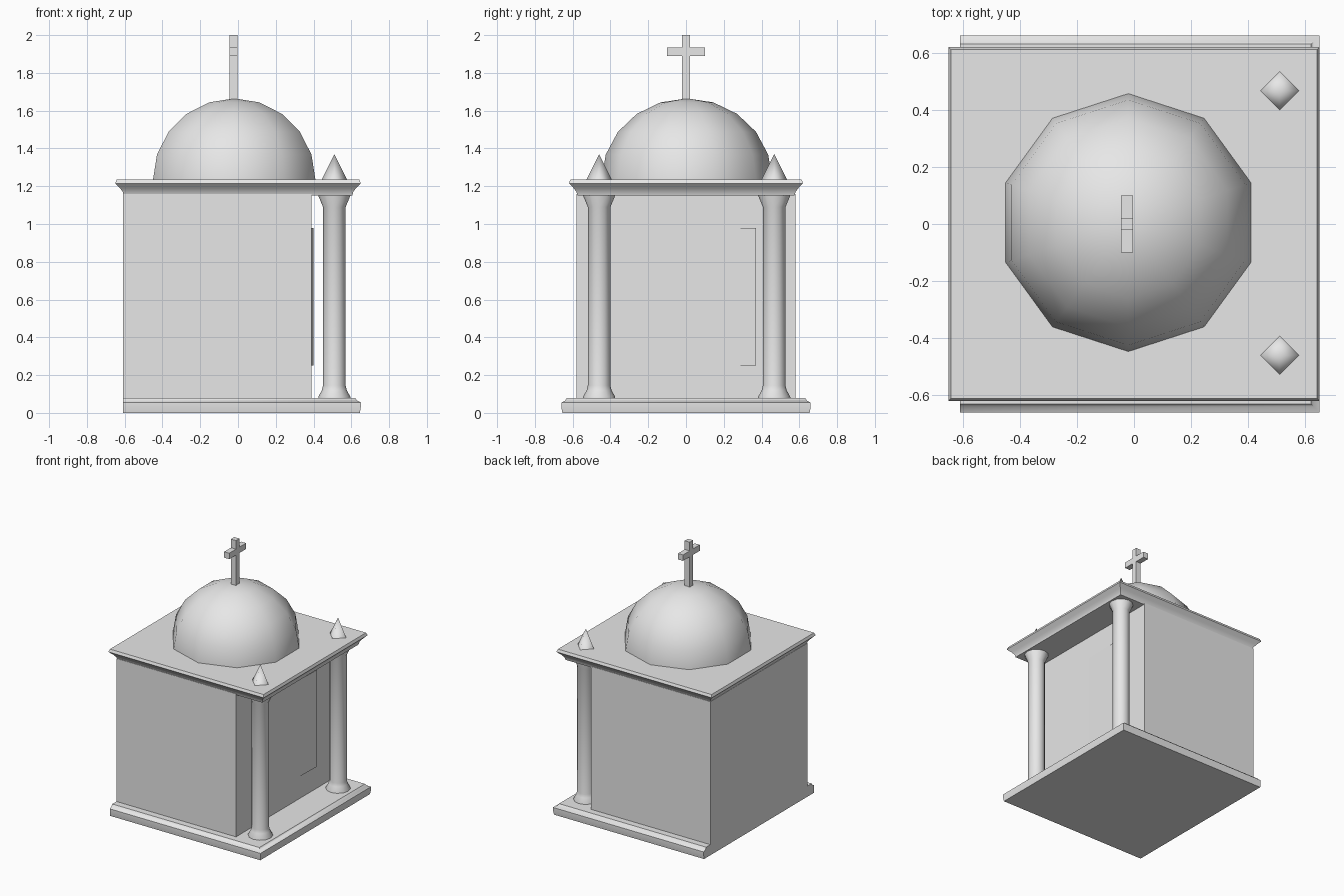
import bpy, math

if "Cube" in bpy.data.objects:
    bpy.data.objects.remove(bpy.data.objects["Cube"])

stone = bpy.data.materials.new("grey_stone")
stone.diffuse_color = (0.8, 0.8, 0.8, 1)
stone.use_nodes = True
stone.node_tree.nodes["Principled BSDF"].inputs["Base Color"].default_value = stone.diffuse_color


def make(name, verts, faces, smooth=None):
    """Mesh object from verts and faces; smooth is the sharpness angle in degrees."""
    me = bpy.data.meshes.new(name)
    me.from_pydata(verts, [], faces)
    me.materials.append(stone)
    ob = bpy.data.objects.new(name, me)
    bpy.context.collection.objects.link(ob)
    if smooth:
        bpy.ops.object.select_all(action='DESELECT')
        ob.select_set(True)
        bpy.context.view_layer.objects.active = ob
        bpy.ops.object.shade_smooth_by_angle(angle=math.radians(smooth))
    return ob


def stack(name, rings, smooth=None):
    """Skin equal-sized rings from bottom to top and cap both ends."""
    n = len(rings[0])
    verts = [v for r in rings for v in r]
    faces = [(k * n + i, k * n + (i + 1) % n, (k + 1) * n + (i + 1) % n, (k + 1) * n + i)
             for k in range(len(rings) - 1) for i in range(n)]
    faces.append(tuple(reversed(range(n))))
    faces.append(tuple(range(len(verts) - n, len(verts))))
    return make(name, verts, faces, smooth)


def rect(x0, x1, y0, y1, z):
    return [(x0, y0, z), (x1, y0, z), (x1, y1, z), (x0, y1, z)]


def circle(cx, cy, z, r, n, start=0.0):
    return [(cx + r * math.cos(start + math.tau * i / n),
             cy + r * math.sin(start + math.tau * i / n), z) for i in range(n)]


# Stepped base, flush with the wall at the back
stack("base", [rect(-0.61, 0.65 - d, -0.66 + d, 0.66 - d, z)
               for d, z in ((0.005, 0), (0, 0.03), (0, 0.055), (0.02, 0.065), (0.03, 0.08))], 50)

# Main block
stack("chapel_body", [rect(-0.61, 0.39, -0.58, 0.58, z) for z in (0.07, 1.16)])

# Door standing slightly ajar from the wall
stack("door", [[(0.385, -0.02, z), (0.39, -0.02, z), (0.4, 0.37, z), (0.385, 0.37, z)]
               for z in (0.25, 0.98)])

# Moulded roof slab
stack("roof", [rect(-0.65 + d, 0.65 - d, -0.62 + d, 0.62 - d, z)
               for d, z in ((0.045, 1.15), (0.04, 1.17), (0.025, 1.19), (0.0, 1.215), (0.008, 1.235))], 60)

# Ten-sided dome
R, H, X, Y = 0.452, 0.43, -0.02, 0.005
dome = [circle(X, Y, 1.22, R, 10, math.pi / 2)]
for k in range(5):
    a = math.radians(18 * k)
    dome.append(circle(X, Y, 1.235 + H * math.sin(a), R * math.cos(a), 10, math.pi / 2))
verts = [v for r in dome for v in r] + [(X, Y, 1.235 + H)]
faces = [(k * 10 + i, k * 10 + (i + 1) % 10, k * 10 + 10 + (i + 1) % 10, k * 10 + 10 + i)
         for k in range(5) for i in range(10)]
faces += [(50 + i, 50 + (i + 1) % 10, 60) for i in range(10)]
faces.append(tuple(reversed(range(10))))
make("dome", verts, faces, 60)

# Cross on the dome, outlined in y and z
half = [(0.02, 1.64), (0.02, 1.89), (0.1, 1.89), (0.1, 1.935), (0.02, 1.935), (0.02, 2.0)]
outline = half + [(-y, z) for y, z in reversed(half)]
stack("cross", [[(x, y, z) for y, z in outline] for x in (-0.045, -0.003)])

# Columns and roof finials
for side, y in (("left", -0.46), ("right", 0.467)):
    profile = ((0.07, 0.085), (0.085, 0.085), (0.12, 0.066), (0.145, 0.06),
               (1.09, 0.06), (1.15, 0.085), (1.17, 0.085))
    stack(side + "_column", [circle(0.51, y, z, r, 12) for z, r in profile], 40)
    tip = circle(0.51, y, 1.23, 0.07, 4) + [(0.51, y, 1.37)]
    make(side + "_finial", tip, [(0, 1, 4), (1, 2, 4), (2, 3, 4), (3, 0, 4), (3, 2, 1, 0)], 100)
